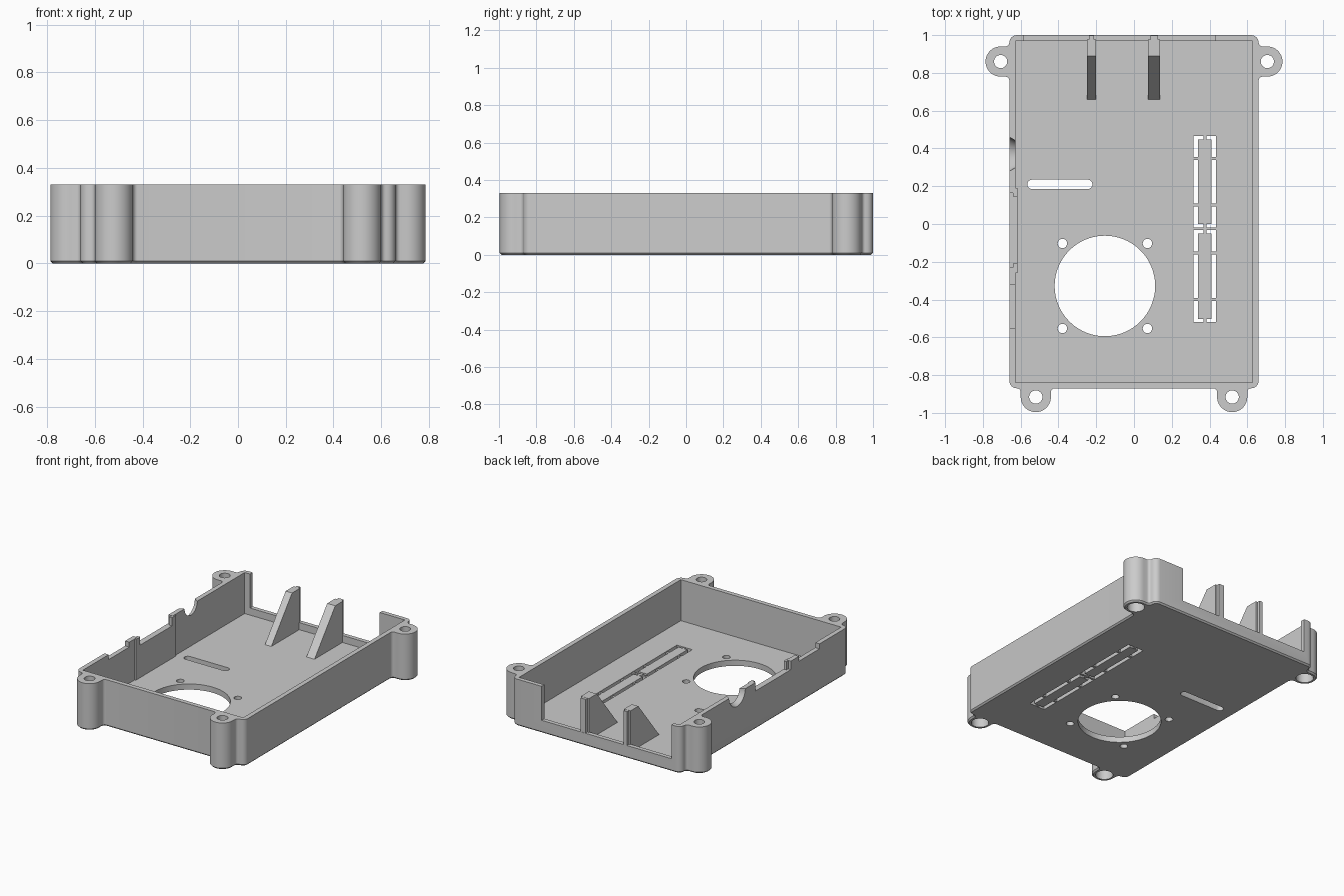
import bpy, bmesh, math
from mathutils import Vector, Matrix

if "Cube" in bpy.data.objects:
    bpy.data.objects.remove(bpy.data.objects["Cube"])

H, FLOOR = 0.33, 0.04
XW, Y0, Y1 = 0.66, -0.87, 1.0      # outer half width, front and back walls

grey = bpy.data.materials.new("light_grey")
grey.diffuse_color = (0.6, 0.6, 0.6, 1)
grey.use_nodes = True
grey.node_tree.nodes["Principled BSDF"].inputs["Base Color"].default_value = grey.diffuse_color


def to_object(name, bm):
    bmesh.ops.recalc_face_normals(bm, faces=bm.faces)
    mesh = bpy.data.meshes.new(name)
    bm.to_mesh(mesh)
    bm.free()
    mesh.materials.append(grey)
    ob = bpy.data.objects.new(name, mesh)
    bpy.context.collection.objects.link(ob)
    return ob


def box(name, x0, x1, y0, y1, z0, z1):
    bm = bmesh.new()
    size = Matrix.Diagonal((x1 - x0, y1 - y0, z1 - z0, 1))
    mid = Matrix.Translation(((x0 + x1) / 2, (y0 + y1) / 2, (z0 + z1) / 2))
    bmesh.ops.create_cube(bm, size=1, matrix=mid @ size)
    return to_object(name, bm)


def prism(name, pts, push, chamfer=0):
    """Extrude a closed outline along push, with an optional chamfered start."""
    bm = bmesh.new()
    verts = [bm.verts.new(p) for p in pts]
    bmesh.ops.remove_doubles(bm, verts=verts, dist=1e-4)
    face = bm.faces.new(list(bm.verts))
    out = bmesh.ops.extrude_face_region(bm, geom=[face], use_keep_orig=True)
    top = [g for g in out["geom"] if isinstance(g, bmesh.types.BMVert)]
    bmesh.ops.translate(bm, verts=top, vec=push)
    if chamfer:
        bmesh.ops.recalc_face_normals(bm, faces=bm.faces)
        bmesh.ops.inset_region(bm, faces=[face], thickness=chamfer, depth=0)
        bmesh.ops.translate(bm, verts=face.verts, vec=(0, 0, -chamfer))
    return to_object(name, bm)


def cone(name, loc, r1, r2, depth, axis="Z", n=48):
    bm = bmesh.new()
    m = Matrix.Translation(loc)
    if axis == "X":
        m = m @ Matrix.Rotation(math.pi / 2, 4, "Y")
    bmesh.ops.create_cone(bm, cap_ends=True, segments=n, radius1=r1, radius2=r2,
                          depth=depth, matrix=m)
    return to_object(name, bm)


def cut(target, cutter):
    mod = target.modifiers.new("cut", "BOOLEAN")
    mod.operation, mod.solver, mod.object = "DIFFERENCE", "EXACT", cutter
    bpy.context.view_layer.objects.active = target
    bpy.ops.object.modifier_apply(modifier=mod.name)
    bpy.data.objects.remove(cutter)


def arc(cx, cy, r, a0, a1, n):
    return [(cx + r * math.cos(math.radians(a0 + (a1 - a0) * i / n)),
             cy + r * math.sin(math.radians(a0 + (a1 - a0) * i / n)))
            for i in range(n + 1)]


def ear(bx, by, nx, ny, c=0.046, r=0.08, f=0.02):
    """Screw ear outline growing out of a wall, with filleted roots."""
    local = (arc(f, -r - f, f, 180, 90, 5) + arc(c, 0, r, -90, 90, 20)
             + arc(f, r + f, f, 270, 180, 5))
    return [(bx + nx * u - ny * v, by + ny * u + nx * v) for u, v in local]


# Outer shell outline: rounded corners joined with four ears
R = 0.04
outline = (arc(-XW + R, Y0 + R, R, 180, 270, 6)
           + ear(-0.52, Y0, 0, -1) + ear(0.52, Y0, 0, -1)
           + arc(XW - R, Y0 + R, R, 270, 360, 6) + ear(XW, 0.86, 1, 0)
           + arc(XW - R, Y1 - R, R, 0, 90, 6)
           + arc(-XW + R, Y1 - R, R, 90, 180, 6) + ear(-XW, 0.86, -1, 0))
shell = prism("case_shell", [(x, y, 0.01) for x, y in outline], (0, 0, H - 0.01), 0.01)

# Hollow inside, and the wide opening in the back wall
cut(shell, box("cavity", -0.627, 0.627, -0.838, 0.97, FLOOR, 1))
cut(shell, box("back_opening", -0.585, 0.43, 0.9, 1.1, 0.09, 1))

# Thicker patch inside the port wall
port_pad = box("port_wall_pad", -0.64, -0.618, -0.26, 0.19, FLOOR - 0.01, H - 0.002)

# Port notches in the left wall: two rectangles and a flared round one
for y0, y1, depth in ((-0.23, 0.165, 0.06), (-0.55, -0.32, 0.035)):
    cut(shell, box("port_notch", -0.8, -0.6, y0, y1, H - depth, 1))
cut(port_pad, box("port_notch", -0.8, -0.6, -0.21, 0.145, H - 0.06, 1))
cut(shell, cone("jack_notch", (-0.643, 0.37, H), 0.093, 0.068, 0.044, "X"))

# Fan opening with its four screw holes
FX, FY = -0.154, -0.328
cut(shell, cone("fan_hole", (FX, FY, 0), 0.266, 0.266, 0.2, n=96))
for sx in (-1, 1):
    for sy in (-1, 1):
        cut(shell, cone("fan_screw", (FX + sx * 0.225, FY + sy * 0.225, 0),
                        0.025, 0.025, 0.2, n=24))

# Rounded card slot
slot = arc(-0.245, 0.21, 0.025, -90, 90, 8) + arc(-0.54, 0.21, 0.025, 90, 270, 8)
cut(shell, prism("card_slot", [(x, y, -0.1) for x, y in slot], (0, 0, 0.3)))

# Ear screw holes, counterbored from below
for s in (-1, 1):
    for x, y in ((0.706, 0.86), (0.52, -0.916)):
        cut(shell, cone("ear_hole", (s * x, y, 0.2), 0.035, 0.035, 0.6, n=32))
        cut(shell, cone("ear_counterbore", (s * x, y, 0), 0.056, 0.056, 0.24, n=32))

# Break-out panels held in a floor window by thin bridges
cut(shell, box("pin_window", 0.315, 0.435, -0.52, 0.465, -0.1, 0.2))
PX = 0.375
box("window_bar", 0.31, 0.44, -0.032, -0.018, 0.002, FLOOR - 0.002)
for y0, y1 in ((0.0, 0.447), (-0.502, -0.05)):
    box("break_out_panel", PX - 0.035, PX + 0.035, y0, y1, 0, FLOOR)
    mid = (y0 + y1) / 2
    for dy in (-0.123, 0.123):
        for s in (-1, 1):
            xs = sorted((PX + s * 0.03, PX + s * 0.065))
            box("side_bridge", *xs, mid + dy - 0.008, mid + dy + 0.008, 0.002, FLOOR - 0.002)
    for ya, yb in ((y0 - 0.022, y0 + 0.005), (y1 - 0.005, y1 + 0.022)):
        box("end_bridge", PX - 0.008, PX + 0.008, ya, yb, 0.002, FLOOR - 0.002)

# Sloped ribs between the back ports, each with a narrow rear tongue
for x0, x1 in ((-0.25, -0.2), (0.075, 0.138)):
    side = ((0.65, 0.03), (0.978, 0.03), (0.978, H), (0.89, H))
    prism("port_rib", [(x0, y, z) for y, z in side], (x1 - x0, 0, 0))
    box("rib_tongue", x0 + 0.012, x1 - 0.012, 0.97, 0.999, 0.05, H - 0.001)

# Smooth rounded surfaces, keep edges sharp
bpy.ops.object.select_all(action="DESELECT")
shell.select_set(True)
bpy.context.view_layer.objects.active = shell
bpy.ops.object.shade_smooth_by_angle(angle=math.radians(30))
